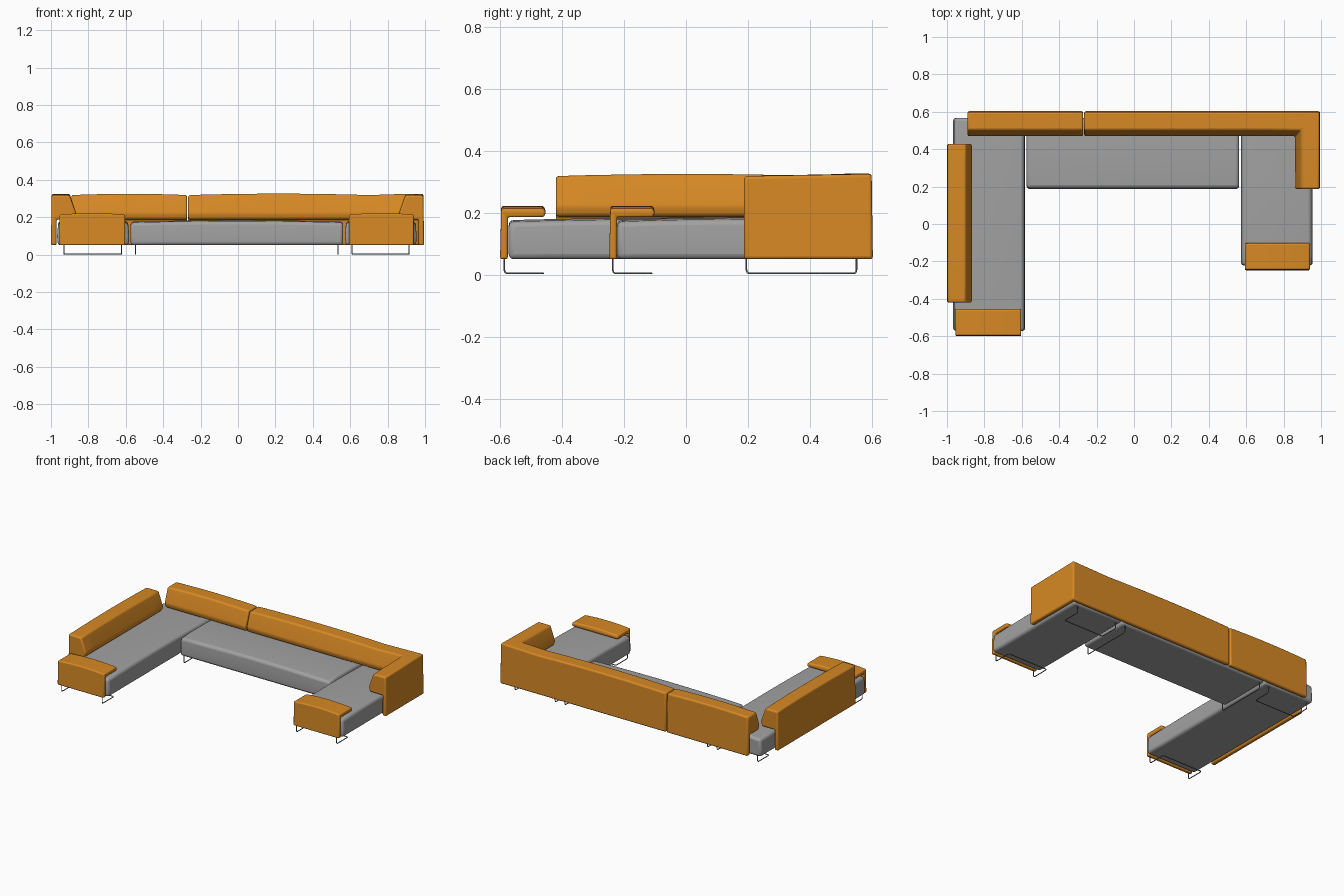
import bpy, bmesh
from mathutils import Vector

cube = bpy.data.objects.get("Cube")
if cube:
    bpy.data.objects.remove(cube, do_unlink=True)


def material(name, rgb):
    m = bpy.data.materials.new(name)
    m.use_nodes = True
    m.diffuse_color = (*rgb, 1)
    bsdf = m.node_tree.nodes["Principled BSDF"]
    bsdf.inputs["Base Color"].default_value = (*rgb, 1)
    bsdf.inputs["Roughness"].default_value = 0.8
    return m


ORANGE = material("orange fabric", (0.68, 0.25, 0.018))
GREY = material("grey fabric", (0.36, 0.36, 0.36))
METAL = material("leg metal", (0.2, 0.2, 0.2))


def smooth(obj):
    bpy.ops.object.select_all(action='DESELECT')
    obj.select_set(True)
    bpy.context.view_layer.objects.active = obj
    bpy.ops.object.shade_smooth_by_angle(angle=0.7)


def sweep(name, profile, stations, mat, crown_from, bevel):
    """Sweep (depth, height) profile along (x, y, inward x, inward y, crown) stations."""
    bm = bmesh.new()
    rings = []
    for x, y, ix, iy, crown in stations:
        rings.append([bm.verts.new((x + d * ix, y + d * iy, z + (crown if z > crown_from else 0)))
                      for d, z in profile])
    n = len(profile)
    for a, b in zip(rings, rings[1:]):
        for i in range(n):
            j = (i + 1) % n
            bm.faces.new((a[i], a[j], b[j], b[i]))
    bm.faces.new(rings[0])
    bm.faces.new(rings[-1])
    bmesh.ops.recalc_face_normals(bm, faces=bm.faces)
    mesh = bpy.data.meshes.new(name)
    bm.to_mesh(mesh)
    bm.free()
    mesh.materials.append(mat)
    obj = bpy.data.objects.new(name, mesh)
    bpy.context.collection.objects.link(obj)
    mod = obj.modifiers.new("soft edges", 'BEVEL')
    mod.width = bevel
    mod.segments = 3
    mod.limit_method = 'ANGLE'
    mod.angle_limit = 0.5
    smooth(obj)
    return obj


def straight(start, end, inward, crown):
    """Stations of a straight run, gently crowned in the middle."""
    a, b = Vector(start), Vector(end)
    return [(*a.lerp(b, t), *inward, crown * (1 - (2 * t - 1) ** 2))
            for t in (0, 0.12, 0.3, 0.5, 0.7, 0.88, 1)]


def seat(name, x0, x1, y0, y1, along_y):
    w = (x1 - x0) if along_y else (y1 - y0)
    section = [(0.003, 0.05), (w - 0.003, 0.05), (w, 0.1), (w - 0.006, 0.17),
               (w * 0.75, 0.176), (w * 0.25, 0.176), (0.006, 0.17), (0, 0.1)]
    end, inward = ((x0, y1), (1, 0)) if along_y else ((x1, y0), (0, 1))
    sweep(name, section, straight((x0, y0), end, inward, 0.008), GREY, 0.15, 0.016)


# Seats
seat("right_seat", -0.967, -0.582, -0.572, 0.567, True)
seat("middle_seat", -0.574, 0.562, 0.187, 0.567, False)
seat("left_seat", 0.572, 0.955, -0.222, 0.567, True)

# Backrests: a thin outer panel carrying a sloped cushion over the seat
back = [(0, 0.05), (0.03, 0.05), (0.03, 0.188), (0.125, 0.188),
        (0.135, 0.22), (0.1, 0.318), (0.004, 0.318)]
sweep("right_backrest", back, straight((-1, -0.42), (-1, 0.428), (1, 0), 0.007),
      ORANGE, 0.3, 0.01)
sweep("rear_backrest", back, straight((-0.89, 0.603), (-0.272, 0.603), (0, -1), 0.007),
      ORANGE, 0.3, 0.01)
sweep("corner_backrest", back,
      straight((-0.266, 0.603), (0.7, 0.603), (0, -1), 0.008)
      + [(0.995, 0.603, -1, -1, 0.007), (0.995, 0.187, -1, 0, 0)],
      ORANGE, 0.3, 0.01)

# Armrests: a front panel with a flat padded shelf
arm = [(0, 0.05), (0.025, 0.05), (0.025, 0.186), (0.142, 0.186),
       (0.148, 0.2), (0.142, 0.213), (0.004, 0.213)]
for name, x0, x1, y in (("right_armrest", -0.955, -0.603, -0.6),
                        ("left_armrest", 0.593, 0.94, -0.248)):
    sweep(name, arm, straight((x0, y), (x1, y), (0, 1), 0.009), ORANGE, 0.205, 0.01)


def rod(name, points, radius=0.012):
    """Bent metal rod with rounded corners."""
    pts = [Vector(p) for p in points]
    path = [pts[0]]
    for a, b, c in zip(pts, pts[1:], pts[2:]):
        p, q = b + (a - b).normalized() * radius, b + (c - b).normalized() * radius
        for t in (0, 0.25, 0.5, 0.75, 1):
            path.append(p * (1 - t) ** 2 + b * 2 * t * (1 - t) + q * t * t)
    path.append(pts[-1])
    curve = bpy.data.curves.new(name, 'CURVE')
    curve.dimensions = '3D'
    curve.bevel_depth = 0.003
    curve.bevel_resolution = 1
    curve.use_fill_caps = True
    spline = curve.splines.new('POLY')
    spline.points.add(len(path) - 1)
    for sp, p in zip(spline.points, path):
        sp.co = (*p, 1)
        sp.radius = 1
    curve.materials.append(METAL)
    bpy.context.collection.objects.link(bpy.data.objects.new(name, curve))


# Cantilever sled legs under the side seats, runners pointing inward
TOP, LOW = 0.055, 0.004
for name, x0, x1, y, run in (("right_front_leg", -0.93, -0.622, -0.586, 0.125),
                             ("right_rear_leg", -0.93, -0.622, 0.55, -0.125),
                             ("left_front_leg", 0.61, 0.915, -0.236, 0.125),
                             ("left_rear_leg", 0.61, 0.915, 0.55, -0.125)):
    rod(name, [(x0, y, TOP), (x0, y, LOW), (x0, y + run, LOW),
               (x1, y + run, LOW), (x1, y, LOW), (x1, y, TOP)])

# Loop legs under the middle seat
for name, x in (("middle_right_leg", -0.548), ("middle_left_leg", 0.535)):
    rod(name, [(x, 0.195, TOP), (x, 0.195, LOW), (x, 0.55, LOW), (x, 0.55, TOP)])
